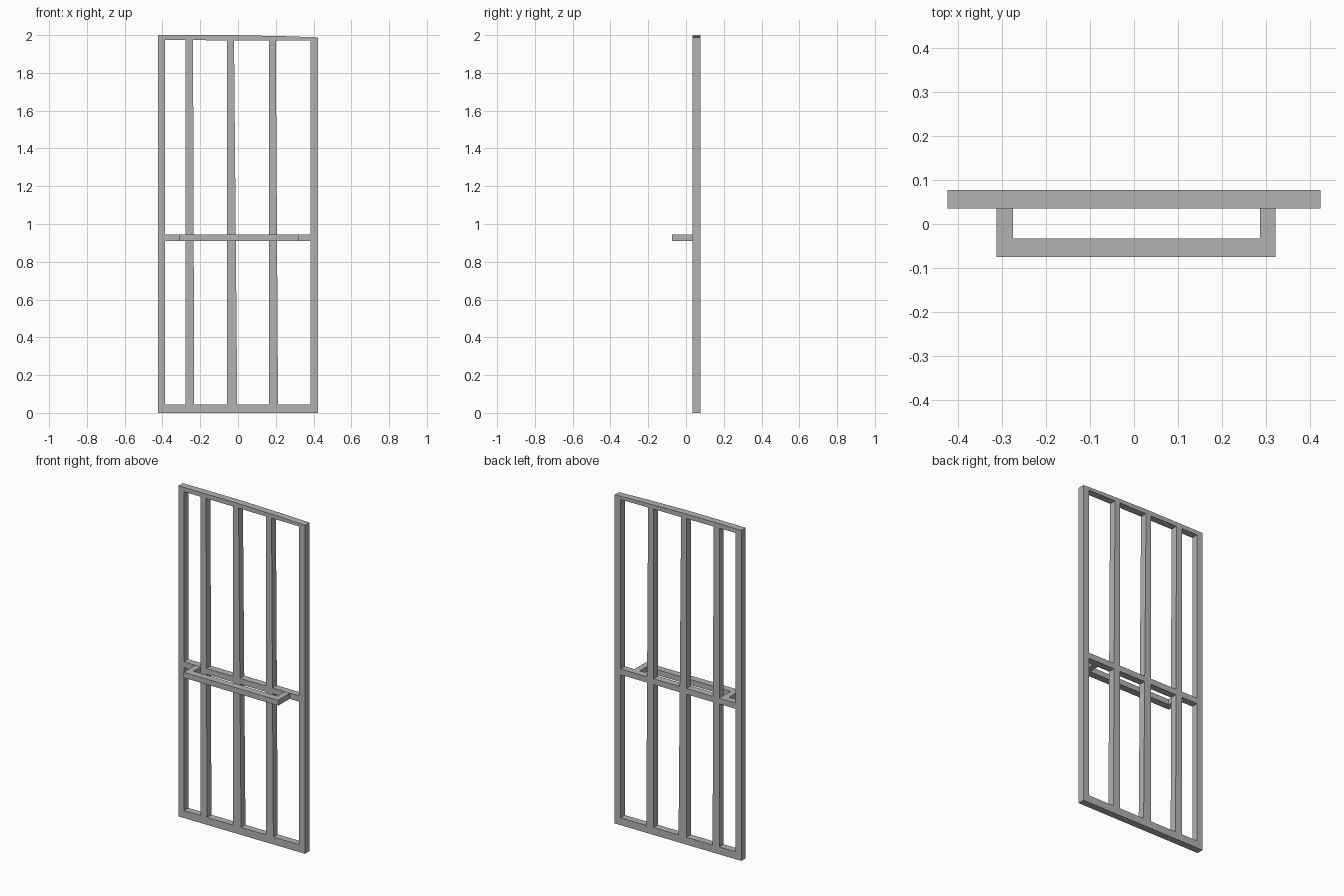
import bpy
import bmesh

cube = bpy.data.objects.get("Cube")
if cube:
    bpy.data.objects.remove(cube, do_unlink=True)

grey = bpy.data.materials.new("plain_grey")
grey.use_nodes = True
colour = (0.45, 0.45, 0.45, 1)
grey.diffuse_color = colour
grey.node_tree.nodes["Principled BSDF"].inputs["Base Color"].default_value = colour

FRONT, BACK = 0.035, 0.077


def prism(name, outline, y0=FRONT, y1=BACK):
    """Extrude an x-z outline from y0 to y1."""
    bm = bmesh.new()
    face = bm.faces.new([bm.verts.new((x, y0, z)) for x, z in outline])
    side = bmesh.ops.extrude_face_region(bm, geom=[face])["geom"]
    verts = [v for v in side if isinstance(v, bmesh.types.BMVert)]
    bmesh.ops.translate(bm, verts=verts, vec=(0, y1 - y0, 0))
    bmesh.ops.recalc_face_normals(bm, faces=bm.faces)
    mesh = bpy.data.meshes.new(name)
    bm.to_mesh(mesh)
    bm.free()
    mesh.materials.append(grey)
    obj = bpy.data.objects.new(name, mesh)
    bpy.context.collection.objects.link(obj)


def bar(name, x0, x1, z0, z1, y0=FRONT, y1=BACK):
    prism(name, [(x0, z0), (x1, z0), (x1, z1), (x0, z1)], y0, y1)


# Outer frame; the top rail drops slightly to the right
bar("right_post", -0.424, -0.386, 0.045, 1.974)
bar("left_post", 0.384, 0.424, 0.045, 1.974)
bar("bottom_rail", -0.424, 0.424, 0, 0.045)
prism("top_rail", [(-0.424, 1.974), (0.424, 1.97), (0.424, 1.988),
                   (0.25, 1.994), (-0.03, 2.0), (-0.424, 2.0)])

# Middle rail
bar("middle_rail", -0.386, 0.384, 0.91, 0.945)

# Uprights, each a little wider toward the floor
uprights = [("right_upright", -0.277, -0.238, -0.232),
            ("centre_upright", -0.058, -0.021, -0.004),
            ("left_upright", 0.163, 0.2, 0.212)]
for name, x0, x_top, x_low in uprights:
    prism(name, [(x0, 0.045), (x_low, 0.045), (x_top, 1.974), (x0, 1.974)])

# Push handle with two short arms
bar("handle_bar", -0.312, 0.322, 0.911, 0.944, -0.075, -0.033)
bar("handle_right_arm", -0.312, -0.275, 0.911, 0.944, -0.033, FRONT)
bar("handle_left_arm", 0.286, 0.322, 0.911, 0.944, -0.033, FRONT)
